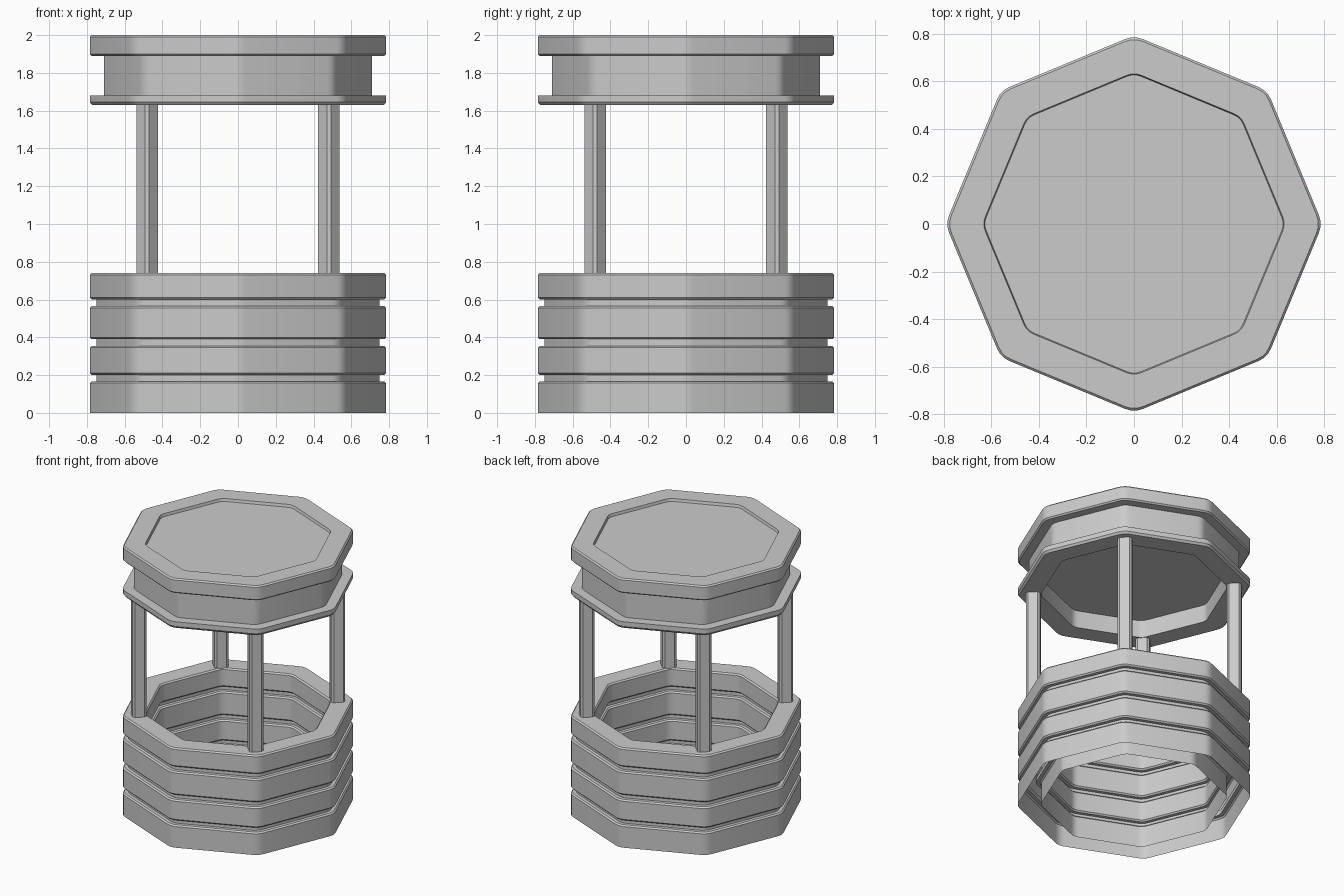
import bpy, bmesh
from math import cos, sin, pi
from mathutils import Vector

if "Cube" in bpy.data.objects:
    bpy.data.objects.remove(bpy.data.objects["Cube"])

def octagon():
    """Unit octagon with slightly rounded corners, points on the x and y axes."""
    corners = [Vector((cos(i * pi / 4), sin(i * pi / 4))) for i in range(8)]
    pts = []
    for i, c in enumerate(corners):
        a = c + (corners[i - 1] - c).normalized() * 0.05
        b = c + (corners[(i + 1) % 8] - c).normalized() * 0.05
        for t in (0, 1 / 3, 2 / 3, 1):
            pts.append(a * (1 - t) ** 2 + c * 2 * t * (1 - t) + b * t * t)
    return pts

OCT = octagon()

def finish(name, bm):
    bmesh.ops.recalc_face_normals(bm, faces=bm.faces[:])
    me = bpy.data.meshes.new(name)
    bm.to_mesh(me)
    bm.free()
    ob = bpy.data.objects.new(name, me)
    bpy.context.collection.objects.link(ob)
    bpy.ops.object.select_all(action='DESELECT')
    ob.select_set(True)
    bpy.context.view_layer.objects.active = ob
    bpy.ops.object.shade_smooth_by_angle(angle=0.5)
    return ob

def lathe(name, profile, caps=False):
    """Sweep a (radius, z) profile around the rounded octagon."""
    bm = bmesh.new()
    rings = [[bm.verts.new((p.x * r, p.y * r, z)) for p in OCT] for r, z in profile]
    n = len(OCT)
    for lo, hi in zip(rings, rings[1:]):
        for i in range(n):
            j = (i + 1) % n
            bm.faces.new((lo[i], lo[j], hi[j], hi[i]))
    if caps:
        bm.faces.new(rings[0])
        bm.faces.new(rings[-1])
    return finish(name, bm)

def band(r, z0, z1, groove, b=0.01):
    """One stone course: step out of the groove, chamfered edge, step back."""
    s = b if r > groove else -b
    return [(groove, z0), (r - s, z0), (r, z0 + b), (r, z1 - b), (r - s, z1), (groove, z1)]

OUT, INN = 0.793, 0.633
courses = [(0.2, 0.355), (0.39, 0.565)]

# well wall: outer courses, flat rim, inner courses, open at the bottom
def side(r, g):
    s = 0.01 if r > g else -0.01
    pts = [(r, 0), (r, 0.157), (r - s, 0.167), (g, 0.167)]
    for z0, z1 in courses:
        pts += band(r, z0, z1, g)
    return pts + [(g, 0.6), (r - s, 0.6), (r, 0.61), (r, 0.73), (r - s, 0.74)]

lathe("well_wall", side(OUT, 0.757) + side(INN, 0.668)[::-1])

# roof: hollow underside, lower lip, neck, thick cap with recessed panel
lathe("roof",
      [(INN, 1.76), (INN, 1.63), (OUT - 0.012, 1.63), (OUT, 1.645), (OUT, 1.68),
       (0.718, 1.68)] + band(OUT, 1.89, 2.0, 0.718)[:-1] +
      [(INN + 0.005, 2.0), (INN, 1.98)], caps=True)

# four posts on the diagonals, square with bevelled corners
for name, k in (("post_back_right", 1), ("post_back_left", 3),
                ("post_front_left", 5), ("post_front_right", 7)):
    bm = bmesh.new()
    bmesh.ops.create_cube(bm, size=1)
    bmesh.ops.scale(bm, vec=(0.096, 0.096, 0.96), verts=bm.verts)
    upright = [e for e in bm.edges if abs(e.verts[0].co.z - e.verts[1].co.z) > 0.5]
    bmesh.ops.bevel(bm, geom=upright, offset=0.015, segments=1, affect='EDGES')
    ob = finish(name, bm)
    a = k * pi / 4
    ob.location = (0.68 * cos(a), 0.68 * sin(a), 1.18)
    ob.rotation_euler.z = a
